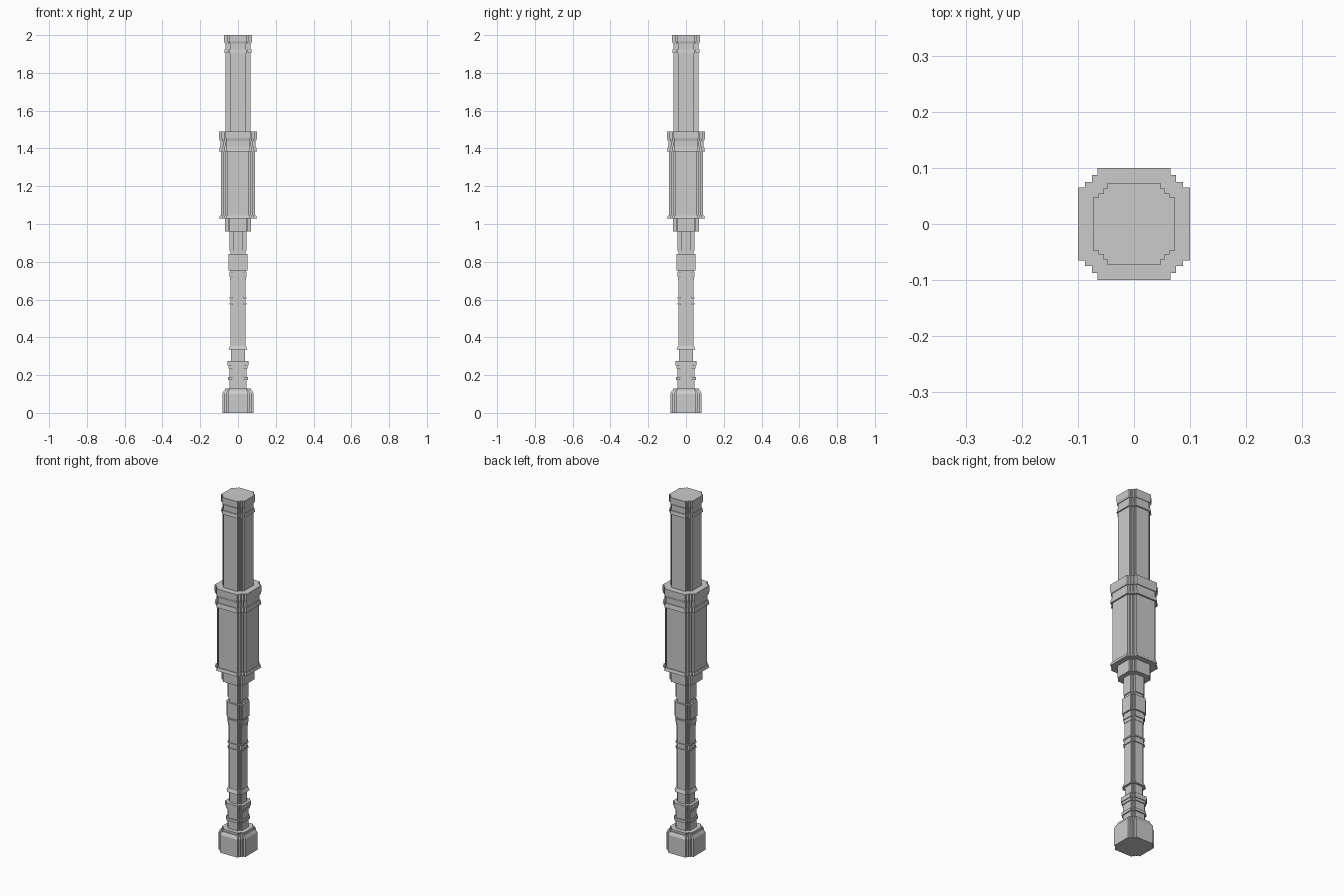
import bpy, bmesh


def section(r):
    # square outline of half width r with stair-stepped corners
    corner = [(1, .65), (.87, .65), (.87, .75), (.75, .75), (.75, .87), (.65, .87), (.65, 1)]
    pts = []
    for _ in range(4):
        pts += [(x * r, y * r) for x, y in corner]
        corner = [(-y, x) for x, y in corner]
    return pts


def stepped(name, levels):
    # stacked bands (z bottom, z top, half width bottom, half width top) in one skin
    bm = bmesh.new()
    rings = []
    for z0, z1, r0, r1 in levels:
        for z, r in ((z0, r0), (z1, r1)):
            rings.append([bm.verts.new((x, y, z)) for x, y in section(r)])
    for a, b in zip(rings, rings[1:]):
        for i in range(len(a)):
            j = (i + 1) % len(a)
            bm.faces.new((a[i], a[j], b[j], b[i]))
    bm.faces.new(rings[0][::-1])
    bm.faces.new(rings[-1])
    bmesh.ops.remove_doubles(bm, verts=bm.verts, dist=1e-5)
    bmesh.ops.recalc_face_normals(bm, faces=bm.faces)
    me = bpy.data.meshes.new(name)
    bm.to_mesh(me)
    bm.free()
    bpy.context.collection.objects.link(bpy.data.objects.new(name, me))


def box(name, sx, sy, z0, z1):
    bpy.ops.mesh.primitive_cube_add(size=1, location=(0, 0, (z0 + z1) / 2))
    ob = bpy.context.object
    ob.name = name
    ob.scale = (2 * sx, 2 * sy, z1 - z0)


# pommel
stepped("pommel", [(0, .10, .083, .083), (.10, .118, .083, .074), (.118, .13, .069, .069)])

# lower grip collar with ridges
stepped("grip_collar", [(.13, .175, .046, .046), (.175, .19, .052, .052),
                        (.19, .235, .046, .046), (.235, .25, .051, .051),
                        (.25, .275, .055, .055), (.275, .335, .038, .038)])

# grip with thin rings
stepped("grip", [(.335, .355, .050, .042), (.355, .575, .040, .040),
                 (.575, .583, .045, .045), (.583, .605, .041, .041),
                 (.605, .613, .045, .045), (.613, .70, .040, .040),
                 (.70, .72, .042, .042), (.72, .745, .046, .046)])

# dark groove and upper grip collar
stepped("upper_collar", [(.745, .755, .042, .042), (.755, .84, .050, .050),
                         (.84, .86, .040, .040)])

# neck: core with four flat side plates
box("neck_core", .034, .034, .86, .96)
box("neck_plate_x", .045, .027, .86, .96)
box("neck_plate_y", .027, .045, .86, .96)

# wide sleeve
stepped("sleeve", [(.96, 1.028, .070, .070), (1.028, 1.045, .100, .096),
                   (1.045, 1.385, .091, .091), (1.385, 1.41, .100, .096),
                   (1.41, 1.44, .092, .092), (1.44, 1.455, .096, .100),
                   (1.455, 1.49, .100, .100)])

# upper barrel with rim
stepped("barrel", [(1.49, 1.905, .066, .066), (1.905, 1.925, .073, .070),
                   (1.925, 1.955, .066, .066), (1.955, 1.967, .069, .073),
                   (1.967, 2.0, .073, .073)])
